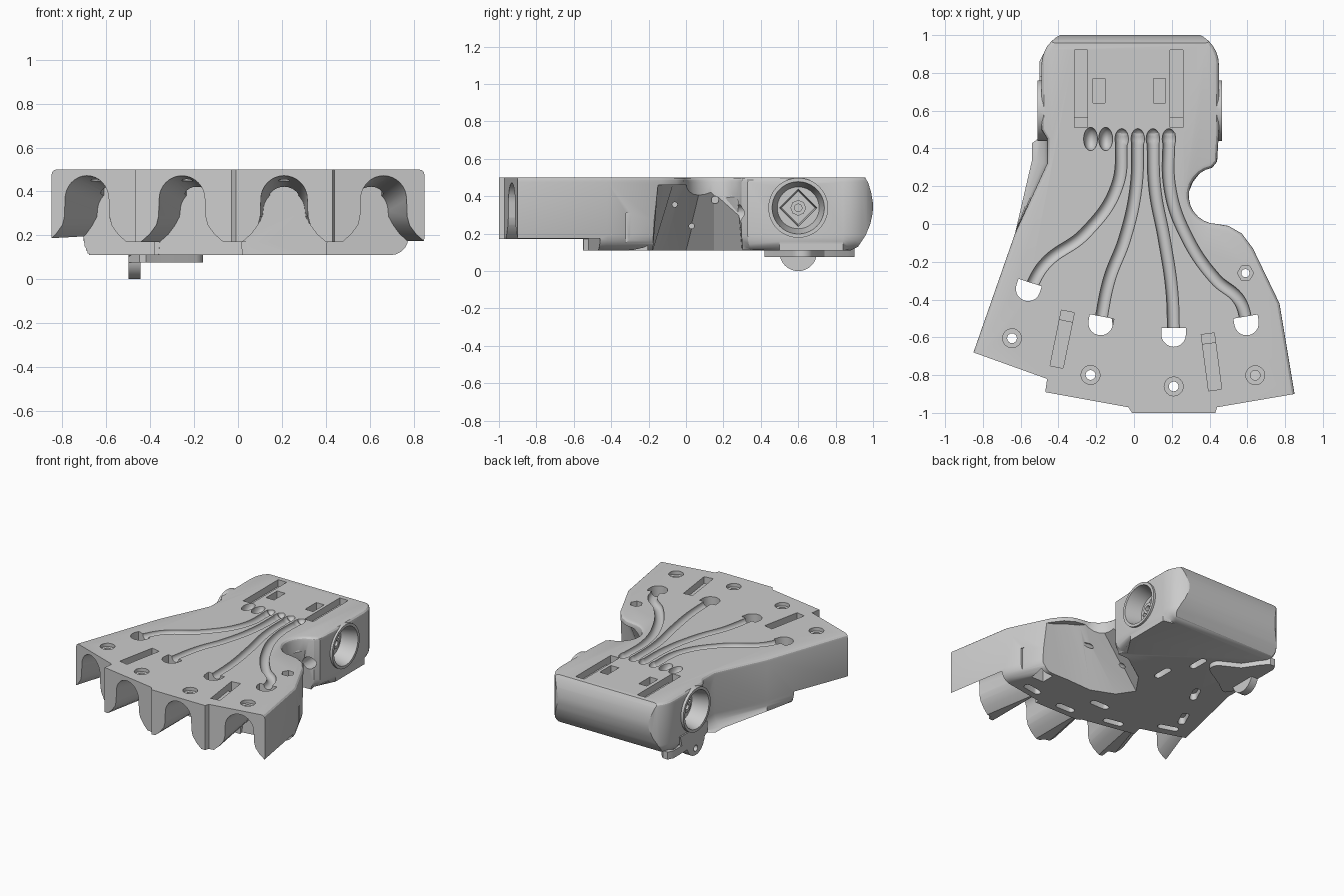
import bpy, bmesh, math
from mathutils import Matrix, Vector

if "Cube" in bpy.data.objects:
    bpy.data.objects.remove(bpy.data.objects["Cube"])

T = Matrix.Translation
def R(deg, axis): return Matrix.Rotation(math.radians(deg), 4, axis)
ALONG_X = R(90, 'Y')                                                     # extrude towards +x
SIDE = Matrix(((0, 0, 1, 0), (1, 0, 0, 0), (0, 1, 0, 0), (0, 0, 0, 1)))  # (y, z) profile along x
FRONT = Matrix(((1, 0, 0, 0), (0, 0, -1, 0), (0, 1, 0, 0), (0, 0, 0, 1)))  # (x, z) profile towards -y

def add_mesh(name, bm):
    bmesh.ops.recalc_face_normals(bm, faces=bm.faces)
    me = bpy.data.meshes.new(name)
    bm.to_mesh(me)
    bm.free()
    ob = bpy.data.objects.new(name, me)
    bpy.context.collection.objects.link(ob)
    return ob

def loft_bm(pts, pts2, z0, z1, m=Matrix()):
    bm = bmesh.new()
    lo = [bm.verts.new(m @ Vector((x, y, z0))) for x, y in pts]
    hi = [bm.verts.new(m @ Vector((x, y, z1))) for x, y in pts2]
    bm.faces.new(lo[::-1])
    bm.faces.new(hi)
    n = len(pts)
    for i in range(n):
        j = (i + 1) % n
        bm.faces.new((lo[i], lo[j], hi[j], hi[i]))
    return bm

def loft(name, *a, **k): return add_mesh(name, loft_bm(*a, **k))

def prism(name, pts, z0, z1, m=Matrix(), taper=1.0):
    return loft(name, pts, [(x * taper, y * taper) for x, y in pts], z0, z1, m)

def arc(cx, cy, r, a0, a1, n):
    return [(cx + r * math.cos(math.radians(a0 + (a1 - a0) * i / n)),
             cy + r * math.sin(math.radians(a0 + (a1 - a0) * i / n))) for i in range(n + 1)]

def circle(r, n=32): return arc(0, 0, r, 0, 360, n)[:-1]

def rect(w, h): return [(-w / 2, -h / 2), (w / 2, -h / 2), (w / 2, h / 2), (-w / 2, h / 2)]

def slot(length, w):
    return arc(length / 2 - w / 2, 0, w / 2, -90, 90, 8) + arc(-length / 2 + w / 2, 0, w / 2, 90, 270, 8)

def combine(target, tool, op='DIFFERENCE'):
    mod = target.modifiers.new('bool', 'BOOLEAN')
    mod.operation, mod.object, mod.solver = op, tool, 'EXACT'
    bpy.context.view_layer.objects.active = target
    bpy.ops.object.modifier_apply(modifier=mod.name)
    bpy.data.objects.remove(tool, do_unlink=True)

# Palm body: plan outline extruded, with rounded lower and upper side edges
outline = (arc(0.27, 0.84, 0.18, 90, 0, 8) + [(0.45, 0.5), (0.44, 0.33)]
           + arc(0.44, 0.15, 0.15, 100, 270, 12)
           + [(0.50, -0.01), (0.57, -0.05), (0.63, -0.13), (0.77, -0.42), (0.85, -0.90),
              (0.44, -0.97), (0.43, -1.0), (-0.01, -1.0), (-0.03, -0.97), (-0.47, -0.89),
              (-0.46, -0.82), (-0.85, -0.68), (-0.63, -0.05), (-0.46, 0.32), (-0.46, 0.45), (-0.49, 0.5)]
           + arc(-0.31, 0.84, 0.18, 180, 90, 8))
bm = loft_bm(outline, outline, 0.11, 0.5)
for level, size, segs in ((0.11, 0.08, 5), (0.5, 0.025, 3)):
    edges = [e for e in bm.edges if all(abs(v.co.z - level) < 1e-4 for v in e.verts)
             and (e.verts[0].co.y + e.verts[1].co.y) / 2 > -0.68]
    bmesh.ops.bevel(bm, geom=edges, offset=size, segments=segs, profile=0.5,
                    affect='EDGES', clamp_overlap=False)
palm = add_mesh('palm_body', bm)

# Rounded wrist end, from a side profile
side = [(-1.3, 0.0), (0.87, 0.0), (0.87, 0.105), (0.92, 0.13), (0.96, 0.19), (0.985, 0.25), (0.998, 0.31),
        (1.0, 0.36), (0.99, 0.42), (0.975, 0.47), (0.955, 0.505), (0.955, 0.7), (-1.3, 0.7)]
combine(palm, prism('wrist_profile', side, -1.2, 1.2, m=SIDE), 'INTERSECT')

# Raised underside plate: remove the material in front of it
front = [(-1.1, -0.13), (-0.75, -0.245), (-0.36, -0.375), (-0.38, -0.45), (0.03, -0.54), (0.05, -0.55),
         (0.4, -0.55), (0.8, -0.455), (1.1, -0.4), (1.1, -1.1), (-1.1, -1.1)]
combine(palm, prism('front_step', front, 0.0, 0.17))

# Finger sockets: arched channel rising to the mouth, cord opening and countersunk pin hole
def arch(cz, r):
    half = [(0.2, 0.05), (0.19, 0.17), (0.15, 0.205), (0.12, 0.245), (r + 0.003, 0.285)]
    return half + arc(0, cz, r, 0, 180, 16) + [(-x, z) for x, z in half[::-1]]
opening = [(0.065, 0.0), (0.065, -0.035)] + arc(0, -0.035, 0.065, 0, -180, 10)[1:] + [(-0.065, 0.0)]
fingers = [(-0.55, -0.31, -18, 0.31), (-0.17, -0.49, -11, 0.315),
           (0.21, -0.55, 0, 0.31), (0.59, -0.49, 9.5, 0.315)]
for x, y, ang, pin in fingers:
    m = T((x, y, 0)) @ R(ang, 'Z')
    combine(palm, loft('socket_cut', arch(0.312, 0.095), arch(0.372, 0.107), 0, 0.5, m=m @ FRONT))
    combine(palm, prism('cord_opening_cut', opening, 0.3, 0.6, m=m))
    hole = m @ T((0, -pin, 0))
    combine(palm, prism('pin_head_cut', circle(0.05, 24), 0.475, 0.6, m=hole))
    combine(palm, prism('pin_cut', circle(0.026, 16), 0.35, 0.6, m=hole))

# Cord grooves on the back of the hand
paths = [[(-0.065, 0.48), (-0.09, 0.2), (-0.26, -0.05), (-0.47, -0.21), (-0.56, -0.36)],
         [(0.02, 0.48), (0.01, 0.19), (-0.05, -0.08), (-0.13, -0.29), (-0.18, -0.53)],
         [(0.1, 0.48), (0.11, 0.19), (0.16, -0.08), (0.2, -0.35), (0.21, -0.59)],
         [(0.185, 0.48), (0.19, 0.19), (0.27, -0.05), (0.43, -0.29), (0.555, -0.4), (0.6, -0.53)]]
for path in paths:
    cu = bpy.data.curves.new('groove', 'CURVE')
    cu.dimensions, cu.bevel_depth, cu.bevel_resolution, cu.use_fill_caps = '3D', 0.032, 6, True
    sp = cu.splines.new('BEZIER')
    sp.resolution_u = 10
    sp.bezier_points.add(len(path) - 1)
    for p, (x, y) in zip(sp.bezier_points, path):
        p.co = (x, y, 0.497)
        p.handle_left_type = p.handle_right_type = 'AUTO'
    ob = bpy.data.objects.new('groove', cu)
    bpy.context.collection.objects.link(ob)
    bpy.context.view_layer.update()
    bm = bmesh.new()
    bm.from_mesh(ob.evaluated_get(bpy.context.evaluated_depsgraph_get()).to_mesh())
    bmesh.ops.remove_doubles(bm, verts=bm.verts, dist=1e-4)
    bpy.data.objects.remove(ob, do_unlink=True)
    combine(palm, add_mesh('groove_cut', bm))

# Oval cord exits near the wrist
for i, x in enumerate((-0.23, -0.15, -0.065, 0.02, 0.1, 0.185)):
    size = (0.037, 0.062, 0.06) if i < 2 else (0.036, 0.055, 0.036)
    bm = bmesh.new()
    bmesh.ops.create_uvsphere(bm, u_segments=20, v_segments=12, radius=1,
                              matrix=T((x, 0.45, 0.5)) @ Matrix.Diagonal((*size, 1)))
    combine(palm, add_mesh('cord_exit_cut', bm))

# Strap slots on top: shallow channel with a deeper end
for x, y, ang, length, end in ((-0.28, 0.715, 0, 0.41, -1), (0.225, 0.715, 0, 0.41, -1),
                               (-0.38, -0.61, -11.5, 0.3, 1), (0.41, -0.73, 7.5, 0.3, 1)):
    m = T((x, y, 0)) @ R(ang, 'Z')
    combine(palm, prism('strap_cut', rect(0.07, length), 0.45, 0.6, m=m))
    combine(palm, prism('strap_deep_cut', rect(0.07, 0.05), 0.39, 0.6,
                        m=m @ T((0, end * (length / 2 - 0.025), 0))))
for x in (-0.185, 0.135):
    combine(palm, prism('short_slot_cut', rect(0.065, 0.13), 0.33, 0.6, m=T((x, 0.705, 0))))

# Thumb side: sloping hollow underneath, behind the thumb mount
low = [(0.64, -0.18), (0.45, -0.18), (0.22, -0.19), (0.05, -0.12), (-0.03, 0.0), (0.08, 0.15), (0.3, 0.3),
       (1.0, 0.33), (1.0, -0.18)]
high = [(0.66, -0.16), (0.6, -0.13), (0.52, -0.07), (0.45, -0.03), (0.42, 0.01), (0.33, 0.15), (0.37, 0.27),
        (1.0, 0.3), (1.0, -0.16)]
combine(palm, loft('thumb_hollow', low, high, 0.1, 0.46))

# Rounded strap slots underneath
for x, y, ang in ((0.53, -0.43, 10), (0.2, -0.48, 0), (-0.17, -0.42, -11), (-0.5, -0.24, -18),
                  (0.05, -0.3, 0), (-0.5, -0.08, 65), (-0.35, 0.22, 65), (0.0, 0.3, 90), (-0.1, 0.55, 90)):
    combine(palm, prism('under_slot_cut', slot(0.15, 0.05), 0.0, 0.16, m=T((x, y, 0)) @ R(ang, 'Z')))

# Thumb mount: undercut side, open pocket below, pin hole above, cord holes in the slope
combine(palm, prism('thumb_undercut', rect(0.3, 0.32), 0.0, 0.31, m=T((0.86, -0.16, 0))))
combine(palm, prism('thumb_pocket', rect(0.1, 0.1), 0.0, 0.3, m=T((0.59, -0.255, 0))))
combine(palm, prism('thumb_pin_head', circle(0.043, 6), 0.46, 0.6, m=T((0.59, -0.26, 0))))
combine(palm, prism('thumb_pin', circle(0.022, 12), 0.2, 0.6, m=T((0.59, -0.26, 0))))
for x, y, z, r in ((0.22, -0.06, 0.355, 0.014), (0.07, 0.03, 0.24, 0.014), (0.25, 0.155, 0.38, 0.02)):
    combine(palm, prism('side_hole', circle(r, 12), x, 0.9, m=T((0, y, z)) @ ALONG_X))
combine(palm, prism('notch_hole', circle(0.045, 20), -0.1, 0.1, m=T((0.38, 0.3, 0.31)) @ FRONT))

# Wrist hubs on both sides: raised ring, conical cup, diamond recess
for face, s in ((0.465, 1), (-0.51, -1)):
    m = T((face, 0.6, 0.338)) @ R(90 * s, 'Y')
    combine(palm, prism('hub_ring', circle(0.16, 48), -0.1, 0.0, m=m), 'UNION')
    combine(palm, prism('hub_cup', circle(0.14, 40), 0.001, -0.12, m=m, taper=0.8))
    combine(palm, prism('hub_recess', circle(0.105, 4), -0.1, -0.17, m=m, taper=0.85))
    # Small pivot post inside each hub
    post = prism('pivot_post_right' if s > 0 else 'pivot_post_left', circle(0.042, 8), -0.18, -0.08, m=m)
    combine(post, prism('post_bore', circle(0.02, 16), -0.12, 0.0, m=m))

# Lower wrist plate with hanging ear
plate = ([(-0.45, 0.42), (-0.42, 0.42), (-0.34, 0.48)] + arc(-0.22, 0.62, 0.06, -60, 60, 6)
         + [(-0.32, 0.74), (-0.4, 0.86), (-0.44, 0.9), (-0.48, 0.9), (-0.5, 0.86), (-0.5, 0.5)])
prism('wrist_plate', plate, 0.075, 0.13)
ear = arc(0.6, 0.1, 0.1, 180, 360, 20) + [(0.76, 0.12), (0.78, 0.2), (0.42 + 0.04, 0.2), (0.46, 0.12)]
ear_ob = prism('wrist_ear', ear, -0.5, -0.445, m=SIDE)
combine(ear_ob, prism('ear_hole', circle(0.022, 16), -0.6, -0.465, m=T((0, 0.6, 0.05)) @ ALONG_X))

# Smooth rounded areas, keep crisp edges
for ob in list(bpy.context.scene.objects):
    bpy.ops.object.select_all(action='DESELECT')
    ob.select_set(True)
    bpy.context.view_layer.objects.active = ob
    bpy.ops.object.shade_smooth_by_angle(angle=math.radians(28))
